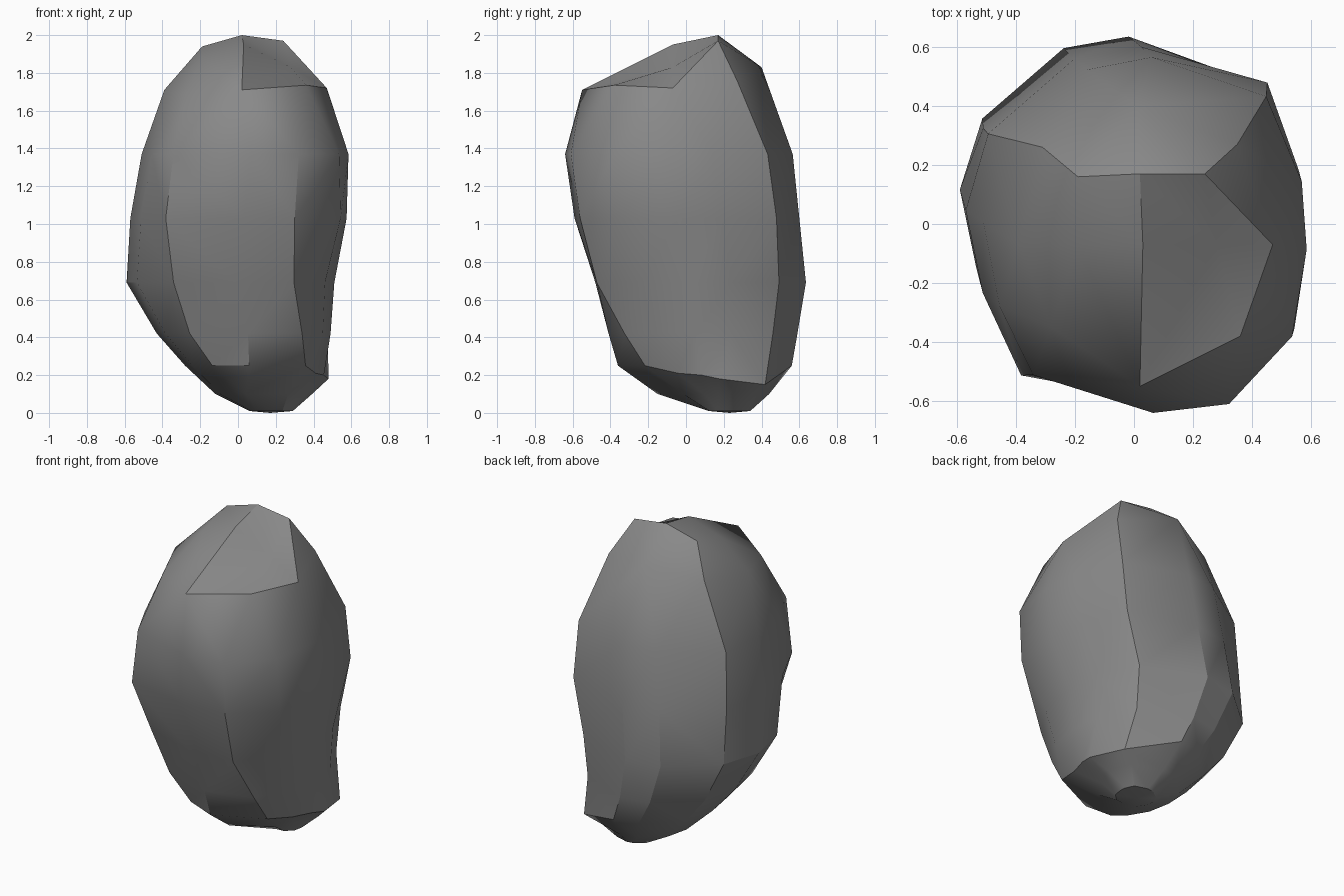
import bpy
import bmesh
import math
from mathutils import Vector

cube = bpy.data.objects.get("Cube")
if cube:
    bpy.data.objects.remove(cube, do_unlink=True)

# Uneven plan outline, counter-clockwise from the front, in -1..1
OUTLINE = [(.05, -1), (.52, -.95), (.91, -.57), (1, -.08), (.97, .3), (.75, .78),
           (.04, 1), (-.36, .93), (-.88, .52), (-1, .07), (-.9, -.4), (-.62, -.82)]
FRONT, FRONT_LEFT, NEAR_LEFT, LEFT, FAR_LEFT, BACK_LEFT = range(6)
BACK_RIGHT, FRONT_RIGHT = 8, 11

# Height and extents of each layer: z, x min, x max, y min, y max
LAYERS = [
    (.01, .06, .29, .12, .34),
    (.10, -.12, .40, -.15, .44),
    (.25, -.28, .48, -.36, .56),
    (.42, -.43, .49, -.41, .59),
    (.69, -.59, .51, -.48, .635),
    (1.03, -.57, .575, -.59, .60),
    (1.37, -.51, .585, -.64, .565),
]

# Chips and bulges: (layer, column) -> offset
CHIPS = {
    (1, FRONT): (-.11, 0, 0),
    (1, FRONT_LEFT): (-.01, .12, 0),
    (1, NEAR_LEFT): (-.05, .12, 0),
    (1, LEFT): (-.04, .05, 0),
    (2, FRONT): (-.06, 0, 0),
    (2, FRONT_LEFT): (.06, .12, 0),
    (2, NEAR_LEFT): (-.035, .12, -.04),
    (2, LEFT): (-.025, .02, -.05),
    (2, FAR_LEFT): (.01, -.06, -.07),
    (2, BACK_LEFT): (.035, -.04, -.1),
    (3, FRONT_LEFT): (.07, .06, 0),
    (3, NEAR_LEFT): (0, .03, 0),
    (3, BACK_LEFT): (-.01, -.02, 0),
    (4, FRONT_LEFT): (.05, -.02, 0),
    (4, BACK_LEFT): (0, -.02, 0),
    (4, BACK_RIGHT): (.01, -.01, 0),
    (4, FRONT_RIGHT): (.04, 0, 0),
    (5, NEAR_LEFT): (.02, -.02, 0),
    (5, BACK_LEFT): (.02, .01, 0),
    (5, BACK_RIGHT): (-.01, .01, 0),
    (5, FRONT_RIGHT): (-.03, -.03, 0),
    (6, BACK_RIGHT): (-.05, .03, 0),
    (6, FRONT_RIGHT): (-.04, .02, 0),
}

# Corners of the faceted crown: shoulders first, then the summit
CROWN = [(.02, -.55, 1.71), (.36, -.38, 1.735), (.47, -.07, 1.72), (.35, .27, 1.76),
         (.01, .40, 1.83), (-.31, .26, 1.76), (-.39, -.07, 1.71), (-.28, -.35, 1.68),
         (.03, -.07, 1.95), (-.19, -.07, 1.88), (-.19, .16, 1.94), (.02, .17, 2),
         (.24, .17, 1.97)]
NOTCH = Vector((.28, -.07, 1.92))
NOTCH_DEPTH = .09


def layer_point(layer, column):
    z, x0, x1, y0, y1 = LAYERS[layer]
    u, v = OUTLINE[column]
    point = Vector(((x0 + x1 + u * (x1 - x0)) / 2, (y0 + y1 + v * (y1 - y0)) / 2, z))
    return point + Vector(CHIPS.get((layer, column), (0, 0, 0)))


bm = bmesh.new()
count = len(OUTLINE)
rings = [[bm.verts.new(layer_point(k, i)) for i in range(count)] for k in range(len(LAYERS))]

# Crown: hull over the top layer, left open below, with one corner pressed in
rim = set(rings[-1])
notch = bm.verts.new(NOTCH)
crown = [bm.verts.new(p) for p in CROWN] + [notch]
bmesh.ops.convex_hull(bm, input=rings[-1] + crown)
inner = [f for f in bm.faces if rim.issuperset(f.verts)]
bmesh.ops.delete(bm, geom=inner, context='FACES')
notch.co.z -= NOTCH_DEPTH

# Body: stacked layers bridged together, closed at the base
base = bm.verts.new((.17, .23, 0))
for i in range(count):
    j = (i + 1) % count
    for low, high in zip(rings, rings[1:]):
        bm.faces.new((low[i], low[j], high[j], high[i]))
    bm.faces.new((base, rings[0][j], rings[0][i]))
bmesh.ops.triangulate(bm, faces=bm.faces[:], quad_method='SHORT_EDGE')
bmesh.ops.recalc_face_normals(bm, faces=bm.faces[:])
mesh = bpy.data.meshes.new("rock")
bm.to_mesh(mesh)
bm.free()
rock = bpy.data.objects.new("rock", mesh)
bpy.context.collection.objects.link(rock)

# Stone grey
stone = bpy.data.materials.new("stone_grey")
stone.use_nodes = True
colour = (.25, .25, .25, 1)
stone.diffuse_color = colour
stone.node_tree.nodes["Principled BSDF"].inputs["Base Color"].default_value = colour
mesh.materials.append(stone)

# Soft shading with crisp chipped edges
bpy.context.view_layer.objects.active = rock
rock.select_set(True)
bpy.ops.object.shade_smooth_by_angle(angle=math.radians(30))
